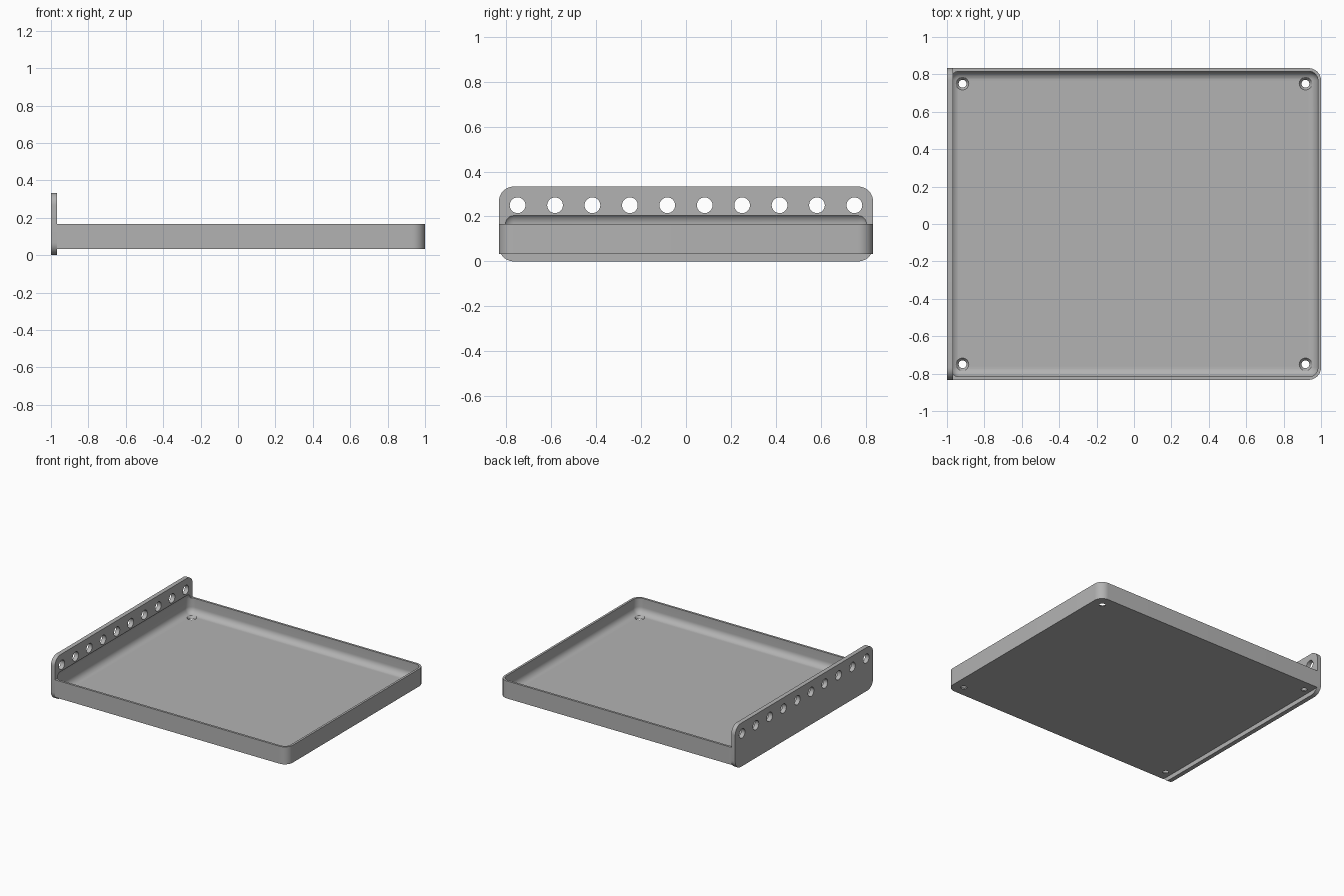
import bpy, bmesh
from math import radians
from mathutils import Matrix, Vector

cube = bpy.data.objects.get("Cube")
if cube:
    bpy.data.objects.remove(cube)

U = 1 / 120            # one design unit
HALF_Y = 100 * U       # half depth of tray and plate
PLATE_X = -116 * U     # inner face of the plate
FLOOR, RIM = 4 * U, 20 * U

grey = bpy.data.materials.new("plain grey")
grey.use_nodes = True
grey.diffuse_color = (0.45, 0.45, 0.45, 1)
grey.node_tree.nodes["Principled BSDF"].inputs["Base Color"].default_value = grey.diffuse_color


def add_object(name, bm):
    bmesh.ops.recalc_face_normals(bm, faces=bm.faces)
    mesh = bpy.data.meshes.new(name)
    bm.to_mesh(mesh)
    bm.free()
    mesh.materials.append(grey)
    obj = bpy.data.objects.new(name, mesh)
    bpy.context.collection.objects.link(obj)
    return obj


def rounded_block(name, lo, hi, radius, pick, segments=10):
    """Box between two corners with the picked edges rounded."""
    lo, hi = Vector(lo), Vector(hi)
    bm = bmesh.new()
    bmesh.ops.create_cube(bm, size=1)
    bmesh.ops.scale(bm, vec=hi - lo, verts=bm.verts)
    bmesh.ops.translate(bm, vec=(lo + hi) / 2, verts=bm.verts)
    edges = [e for e in bm.edges if pick(e.verts[0].co, e.verts[1].co)]
    bmesh.ops.bevel(bm, geom=edges, offset=radius, segments=segments,
                    profile=0.5, affect='EDGES', clamp_overlap=True)
    return add_object(name, bm)


def round_cutter(name, places, r1, r2, depth, turn=Matrix()):
    """Row of round plugs used to drill holes."""
    bm = bmesh.new()
    for p in places:
        bmesh.ops.create_cone(bm, cap_ends=True, segments=32, radius1=r1, radius2=r2,
                              depth=depth, matrix=Matrix.Translation(p) @ turn)
    return add_object(name, bm)


def cut(obj, cutters):
    for c in cutters:
        mod = obj.modifiers.new(c.name, 'BOOLEAN')
        mod.operation, mod.solver, mod.object = 'DIFFERENCE', 'EXACT', c
    bpy.ops.object.select_all(action='DESELECT')
    obj.select_set(True)
    bpy.context.view_layer.objects.active = obj
    for c in cutters:
        bpy.ops.object.modifier_apply(modifier=c.name)
    bpy.ops.object.shade_smooth_by_angle(angle=radians(30))


# Tray body, rounded at its two free corners
tray = rounded_block("tray", (PLATE_X, -HALF_Y, FLOOR), (1, HALF_Y, RIM), 8 * U,
                     lambda a, b: a.x > 0 and b.x > 0 and abs(a.z - b.z) > 0.01)

# Upright mounting plate, rounded at all four corners
plate = rounded_block("mounting_plate", (-1, -HALF_Y, 0), (PLATE_X, HALF_Y, 40 * U), 8 * U,
                      lambda a, b: abs(a.x - b.x) > 0.01)

# Fully rounded hollow that also bites slightly into the plate
hollow = rounded_block("hollow_cutter", (-118 * U, -98 * U, 6 * U), (118 * U, 98 * U, 26 * U),
                       6 * U, lambda a, b: True)

# Countersunk floor holes and the row of plate holes
floor_spots = [(x * 110 * U, y * 90 * U, 5.1 * U) for x in (-1, 1) for y in (-1, 1)]
floor_holes = round_cutter("floor_hole_cutter", floor_spots, 0.0173, 0.0382, 3.4 * U)
plate_spots = [(-118 * U, (20 * i - 90) * U, 30 * U) for i in range(10)]
plate_holes = round_cutter("plate_hole_cutter", plate_spots, 0.035, 0.035, 0.1,
                           Matrix.Rotation(radians(90), 4, 'Y'))

cut(tray, [hollow, floor_holes])
cut(plate, [hollow, plate_holes])
for helper in (hollow, floor_holes, plate_holes):
    bpy.data.objects.remove(helper)
